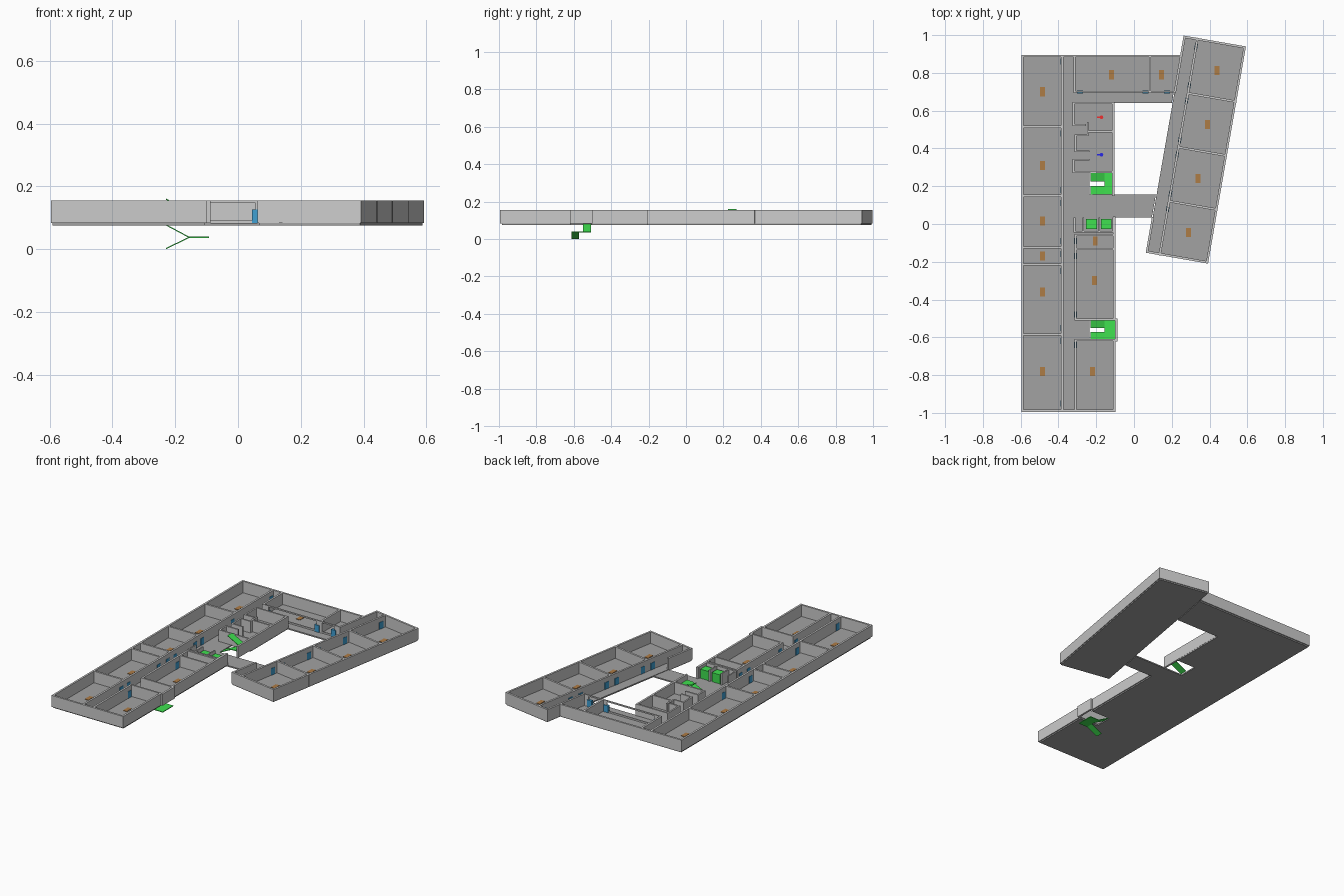
import bpy, bmesh, math
from mathutils import Vector

if "Cube" in bpy.data.objects:
    bpy.data.objects.remove(bpy.data.objects["Cube"])

Z0, Z1, TOP = 0.075, 0.083, 0.155
T = 0.012


def mat(name, c):
    m = bpy.data.materials.new(name)
    m.diffuse_color = (*c, 1)
    m.use_nodes = True
    m.node_tree.nodes["Principled BSDF"].inputs["Base Color"].default_value = m.diffuse_color
    return m


GREEN = mat("green", (0.05, 0.75, 0.08))
BLUE = mat("blue", (0.05, 0.35, 0.65))
BROWN = mat("brown", (0.42, 0.2, 0.06))
RED = mat("red", (0.85, 0.03, 0.03))
NAVY = mat("deep_blue", (0.02, 0.02, 0.8))
DARK = mat("dark_grey", (0.36, 0.36, 0.36))


def prism(bm, pts, z0, z1):
    lo = [bm.verts.new((x, y, z0)) for x, y in pts]
    hi = [bm.verts.new((x, y, z1)) for x, y in pts]
    n = len(pts)
    bm.faces.new(lo[::-1])
    bm.faces.new(hi)
    for i in range(n):
        bm.faces.new((lo[i], lo[(i + 1) % n], hi[(i + 1) % n], hi[i]))


def rect(bm, x0, x1, y0, y1, z0, z1):
    prism(bm, [(x0, y0), (x1, y0), (x1, y1), (x0, y1)], z0, z1)


def wall(bm, a, b, t=T, z0=Z1, z1=TOP):
    a, b = Vector(a), Vector(b)
    d = (b - a).normalized() * t / 2
    n = Vector((-d.y, d.x))
    a, b = a - d, b + d
    prism(bm, [a - n, b - n, b + n, a + n], z0, z1)


def finish(bm, name, m=None):
    bmesh.ops.recalc_face_normals(bm, faces=bm.faces)
    me = bpy.data.meshes.new(name)
    bm.to_mesh(me)
    bm.free()
    ob = bpy.data.objects.new(name, me)
    bpy.context.collection.objects.link(ob)
    if m:
        me.materials.append(m)


# slanted wing: local (u across, v along) to plan coordinates
ANG = math.radians(9.9)
C, S = math.cos(ANG), math.sin(ANG)
WW, WL = 0.335, 1.167


def wing(u, v):
    return (0.062 + u * C + v * S, -0.152 - u * S + v * C)


def wing_v(y):  # distance along west edge of the wing at height y
    return (y + 0.152) / C


# floor slabs, leaving two stairwells open
bm = bmesh.new()
rect(bm, -0.59, -0.235, -0.985, 0.89, Z0, Z1)
for y0, y1 in ((-0.985, -0.615), (-0.505, 0.155), (0.275, 0.64)):
    rect(bm, -0.235, -0.105, y0, y1, Z0, Z1)
prism(bm, [(-0.235, 0.64), wing(0, wing_v(0.64)), wing(0, wing_v(0.89)), (-0.235, 0.89)], Z0, Z1)
prism(bm, [(-0.105, 0.035), wing(0, wing_v(0.035)), wing(0, wing_v(0.155)), (-0.105, 0.155)], Z0, Z1)
prism(bm, [wing(0.004, 0.004), wing(WW - 0.004, 0.004), wing(WW - 0.004, WL - 0.004), wing(0.004, WL - 0.004)], Z0, Z1)
finish(bm, "floor_slab", DARK)

# outer walls of the long block
bm = bmesh.new()
ring = [(-0.105, 0.035), (-0.105, -0.505), (-0.094, -0.505), (-0.094, -0.615), (-0.105, -0.615),
        (-0.105, -0.989), (-0.59, -0.989), (-0.59, 0.89), wing(0, wing_v(0.89))]
for a, b in zip(ring, ring[1:]):
    wall(bm, a, b)
wall(bm, (-0.11, 0.155), (-0.11, 0.64))
finish(bm, "outer_walls")

# outer walls of the wing
bm = bmesh.new()
h = T / 2
ring = [wing(h, wing_v(0.03)), wing(h, h), wing(WW - h, h), wing(WW - h, WL - h),
        wing(h, WL - h), wing(h, wing_v(0.70))]
for a, b in zip(ring, ring[1:]):
    wall(bm, a, b)
finish(bm, "wing_outer_walls")

# room partitions
bm = bmesh.new()
wall(bm, (-0.38, -0.985), (-0.38, 0.885))
for y in (-0.585, -0.215, -0.125, 0.15, 0.515):
    wall(bm, (-0.585, y), (-0.38, y))
for y0, y1 in ((-0.985, -0.615), (-0.505, -0.135), (-0.125, -0.06)):
    wall(bm, (-0.31, y0), (-0.31, y1))
for y in (-0.615, -0.505, -0.133, -0.058):
    wall(bm, (-0.31, y), (-0.105, y), 0.01)
wall(bm, (-0.315, 0.70), (-0.315, 0.885))
wall(bm, (0.085, 0.70), (0.085, 0.885))
finish(bm, "room_partitions")

# lift shaft walls
bm = bmesh.new()
wall(bm, (-0.31, -0.042), (-0.11, -0.042), 0.008)
for x in (-0.315, -0.268, -0.185, -0.11):
    wall(bm, (x, -0.042), (x, 0.03), 0.008)
finish(bm, "lift_shaft_walls")

# washroom walls
bm = bmesh.new()
paths = [[(-0.11, 0.64), (-0.32, 0.64), (-0.32, 0.525), (-0.26, 0.525)],
         [(-0.245, 0.535), (-0.245, 0.49), (-0.11, 0.49)],
         [(-0.245, 0.47), (-0.31, 0.47), (-0.31, 0.385), (-0.24, 0.385)],
         [(-0.24, 0.34), (-0.32, 0.34), (-0.32, 0.275), (-0.11, 0.275)]]
for p in paths:
    for a, b in zip(p, p[1:]):
        wall(bm, a, b, 0.01)
wall(bm, (-0.245, 0.49), (-0.245, 0.47), 0.01)
finish(bm, "washroom_walls")

# north rooms: corridor wall with long window openings
bm = bmesh.new()
end = wing(0, wing_v(0.70))[0]
wall(bm, (-0.315, 0.70), (end, 0.70), 0.008, Z1, 0.092)
wall(bm, (-0.315, 0.70), (end, 0.70), 0.008, 0.147, TOP)
for x in (-0.285, 0.085, end):
    wall(bm, (x - 0.025, 0.70), (x + 0.005, 0.70), 0.008)
finish(bm, "window_wall")

# wing partitions
bm = bmesh.new()
wall(bm, wing(0.075, 0.005), wing(0.075, WL - 0.005))
for i in (1, 2, 3):
    wall(bm, wing(0.075, 0.29 * i), wing(WW - 0.005, 0.29 * i))
finish(bm, "wing_partitions")

# doors
bm = bmesh.new()


def door(a, b):
    wall(bm, a, b, 0.016, Z1, 0.126)


for y in (0.86, 0.48, 0.18, 0.11, -0.09, -0.16, -0.25, -0.55, -0.62, -0.95):
    door((-0.38, y - 0.008), (-0.38, y + 0.008))
for y in (-0.64, -0.48, -0.17, -0.09):
    door((-0.31, y - 0.008), (-0.31, y + 0.008))
for x in (-0.285, 0.06, 0.175):
    door((x - 0.008, 0.70), (x + 0.008, 0.70))
for v in (0.25, 0.33, 0.54, 0.62, 0.83, 0.91, 1.12):
    door(wing(0.075, v - 0.008), wing(0.075, v + 0.008))
finish(bm, "doors", BLUE)


# stairs: two sloping flights joined by a landing
def stairs(name, z, y0, y1, x1):
    bm = bmesh.new()
    xa, xm, t, w = -0.23, -0.155, 0.004, (y1 - y0) * 0.4
    zl, zm, zh = z, z + 0.04, z + 0.08

    def flight(ya, yb, za):
        prof = [(xa, za), (xm, zm - t), (xm, zm), (xa, za + t)]
        f = [[bm.verts.new((x, y, q)) for x, q in prof] for y in (ya, yb)]
        bm.faces.new(f[0])
        bm.faces.new(f[1][::-1])
        for i in range(4):
            j = (i + 1) % 4
            bm.faces.new((f[0][i], f[0][j], f[1][j], f[1][i]))
    flight(y0, y0 + w, zl)
    flight(y1 - w, y1, zh - t)
    rect(bm, xm, x1, y0, y1, zm - t, zm)
    finish(bm, name, GREEN)


stairs("stairs_down", 0.0, -0.613, -0.508, -0.092)
stairs("stairs_up", 0.082, 0.156, 0.27, -0.112)

# lift cars
bm = bmesh.new()
for x in (-0.225, -0.146):
    rect(bm, x - 0.028, x + 0.028, -0.026, 0.026, Z1, 0.14)
finish(bm, "lift_cars", GREEN)

# plain room plates on the floors
bm = bmesh.new()
spots = [(-0.485, y) for y in (0.70, 0.31, 0.015, -0.17, -0.36, -0.78)]
spots += [(-0.22, -0.78), (-0.21, -0.30), (-0.205, -0.09), (-0.12, 0.79), (0.145, 0.79)]
spots += [wing(0.205, 0.145 + 0.29 * i) for i in range(4)]
for x, y in spots:
    rect(bm, x - 0.013, x + 0.013, y - 0.024, y + 0.024, Z1, Z1 + 0.003)
finish(bm, "room_plates", BROWN)

# washroom markers
for name, y, m in (("red_marker", 0.565, RED), ("blue_marker", 0.367, NAVY)):
    bm = bmesh.new()
    x = -0.172
    prism(bm, [(x + 0.01 * math.cos(a * math.pi / 4), y + 0.01 * math.sin(a * math.pi / 4)) for a in range(8)], Z1, Z1 + 0.004)
    rect(bm, x - 0.024, x + 0.0, y - 0.004, y + 0.004, Z1, Z1 + 0.003)
    finish(bm, name, m)
